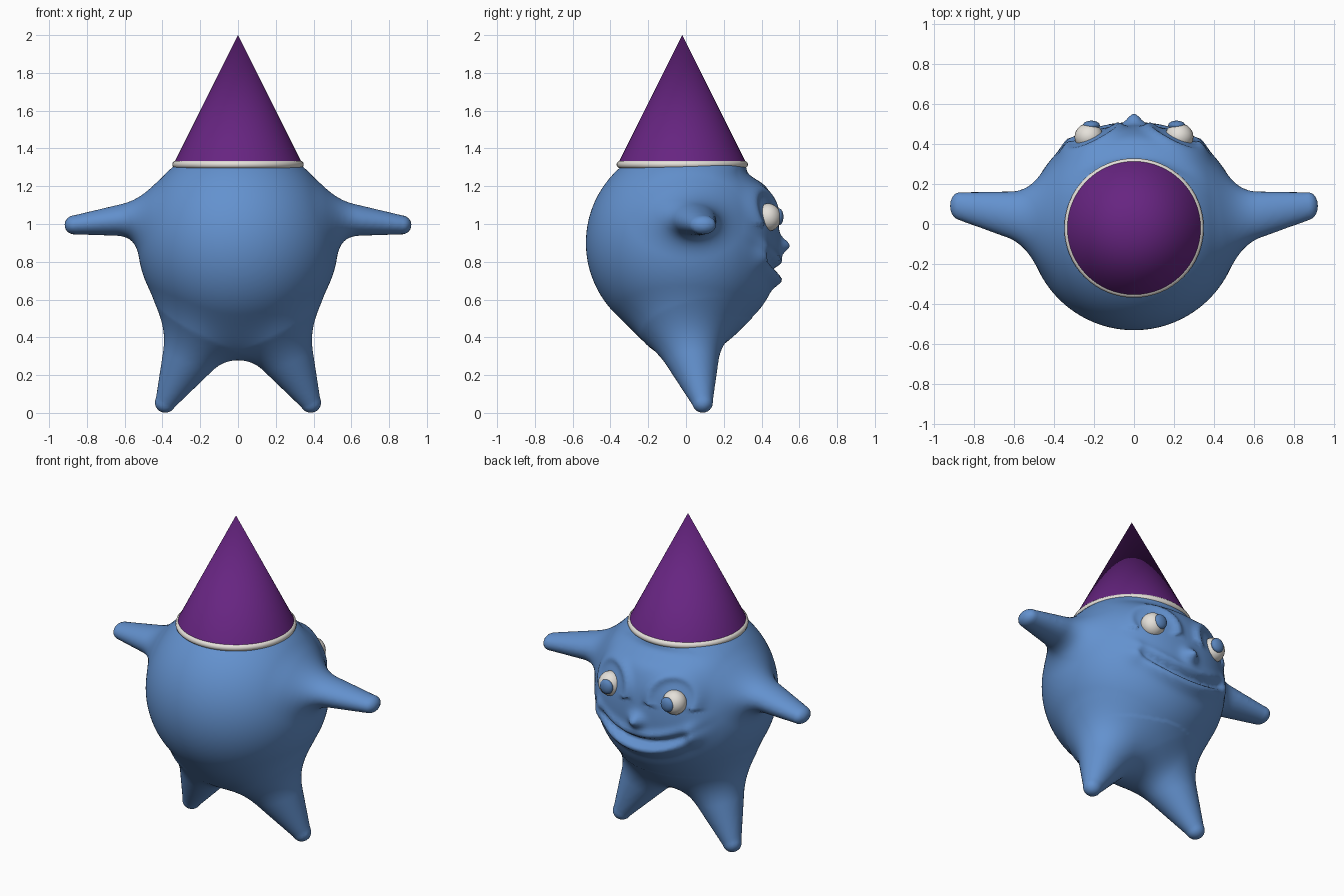
import bpy, bmesh, math
from mathutils import Vector, Matrix

if "Cube" in bpy.data.objects:
    bpy.data.objects.remove(bpy.data.objects["Cube"])


def material(name, color):
    m = bpy.data.materials.new(name)
    m.diffuse_color = (*color, 1)
    m.use_nodes = True
    m.node_tree.nodes["Principled BSDF"].inputs["Base Color"].default_value = m.diffuse_color
    return m


BLUE = material("skin blue", (0.125, 0.285, 0.62))
PURPLE = material("hat purple", (0.135, 0.018, 0.22))
WHITE = material("soft white", (0.78, 0.75, 0.70))
IRIS = material("iris blue", (0.10, 0.23, 0.50))

CENTER, RADIUS = Vector((0, 0, 0.9)), 0.53
# limb: start, end, start radius, end radius, sideways widening in y
LEG = (Vector((0.18, 0.0, 0.45)), Vector((0.385, 0.088, 0.055)), 0.205, 0.055, 1.0)
ARM = (Vector((0.42, 0.015, 1.04)), Vector((0.868, 0.09, 0.995)), 0.11, 0.05, 1.4)


def add_object(name, bm, mat):
    me = bpy.data.meshes.new(name)
    bm.to_mesh(me)
    bm.free()
    ob = bpy.data.objects.new(name, me)
    bpy.context.collection.objects.link(ob)
    me.materials.append(mat)
    me.shade_smooth()
    return ob


def ball(bm, pos, size, sub=3):
    bmesh.ops.create_icosphere(bm, subdivisions=sub, radius=1,
                               matrix=Matrix.Translation(pos) @ Matrix.Diagonal((*size, 1)))


def smooth_min(a, b, k):
    h = max(k - abs(a - b), 0)
    return min(a, b) - h * h / (4 * k)


def limb_distance(p, limb):
    a, b, ra, rb, wide = limb
    d, q = b - a, p - a
    t = min(max(q.dot(d) / d.length_squared, 0), 1)
    v = q - d * t
    v.y /= wide
    return v.length - (ra + (rb - ra) * t)


def body_distance(p):
    p = Vector((abs(p.x), p.y, p.z))
    f = (p - CENTER).length - RADIUS
    if p.z < 0.85:
        legs = smooth_min(limb_distance(p, LEG),
                          limb_distance(Vector((-p.x, p.y, p.z)), LEG), 0.18)
        f = smooth_min(f, legs, 0.17)
    return smooth_min(f, limb_distance(p, ARM), 0.12)


def bump(dx, dz, sx, sz):
    return math.exp(-(dx / sx) ** 2 - (dz / sz) ** 2)


def face_relief(x, z):
    x = abs(x)
    mouth = 0.755 + 0.9 * x * x
    wide = math.exp(-(x / 0.3) ** 4)
    r = -0.035 * bump(x, z - 0.9, 0.35, 0.28)            # flattened face
    r += 0.055 * bump(x, z - 0.885, 0.045, 0.042)        # nose
    r -= 0.030 * wide * bump(0, z - mouth, 1, 0.022)     # mouth groove
    r += 0.038 * wide * bump(0, z - mouth + 0.055, 1, 0.035)  # lower lip
    r += 0.018 * wide * bump(0, z - mouth - 0.045, 1, 0.03)   # upper lip
    r += 0.030 * bump(x - 0.33, z - 0.84, 0.04, 0.06)    # mouth corners
    d = math.hypot(x - 0.21, z - 1.05)
    if z > 1.0:
        r += 0.022 * math.exp(-((d - 0.135) / 0.03) ** 2)  # brows
    r -= 0.045 * bump(x, z - 1.265, 0.3, 0.045)          # forehead dip
    return r


# Body: rough union of balls, remeshed, then settled on the blended shape
bm = bmesh.new()
ball(bm, CENTER, (RADIUS,) * 3, 4)
for side in (-1, 1):
    for a, b, ra, rb, wide in (LEG, ARM):
        for i in range(10):
            t = i / 9
            p, r = a.lerp(b, t), ra + (rb - ra) * t
            ball(bm, (p.x * side, p.y, p.z), (r, r * wide, r))
rough = add_object("body_base", bm, BLUE)
mod = rough.modifiers.new("remesh", 'REMESH')
mod.mode, mod.voxel_size = 'VOXEL', 0.016
mesh = bpy.data.meshes.new_from_object(rough.evaluated_get(bpy.context.evaluated_depsgraph_get()))
bpy.data.objects.remove(rough)

bm = bmesh.new()
bm.from_mesh(mesh)
E = 0.002
axes = [Vector((E, 0, 0)), Vector((0, E, 0)), Vector((0, 0, E))]
for step in range(3):
    for v in bm.verts:
        f = body_distance(v.co)
        g = Vector([(body_distance(v.co + e) - f) / E for e in axes])
        v.co -= g * max(min(f / max(g.length_squared, 0.2), 0.08), -0.08)
    bmesh.ops.smooth_vert(bm, verts=bm.verts, factor=0.4 if step < 2 else 0.2,
                          use_axis_x=True, use_axis_y=True, use_axis_z=True)
for v in bm.verts:
    c = v.co
    front = min(max((c.y - 0.15) / 0.15, 0), 1)
    if front > 0 and c.z > 0.5:
        c.y += face_relief(c.x, c.z) * front
add_object("body", bm, BLUE)

# Eyes: white ball with a flattened iris facing forward
for side, label in ((-1, "left"), (1, "right")):
    bm = bmesh.new()
    ball(bm, (0.225 * side, 0.435, 1.035), (0.072, 0.068, 0.074))
    add_object(label + "_eye", bm, WHITE)
    bm = bmesh.new()
    ball(bm, (0.213 * side, 0.492, 1.038), (0.043, 0.024, 0.045))
    add_object(label + "_iris", bm, IRIS)

# Hat: cone and rounded brim band
HAT_Y = -0.02
bm = bmesh.new()
bmesh.ops.create_cone(bm, cap_ends=True, segments=64, radius1=0.345, radius2=0, depth=0.69,
                      matrix=Matrix.Translation((0, HAT_Y, 1.655)))
hat = add_object("hat_cone", bm, PURPLE)
hat.data.set_sharp_from_angle(angle=math.radians(40))

bpy.ops.mesh.primitive_torus_add(location=(0, HAT_Y, 1.315), major_radius=0.327,
                                 minor_radius=0.021, major_segments=64, minor_segments=12)
brim = bpy.context.object
brim.name = "hat_brim"
brim.data.materials.append(WHITE)
brim.data.shade_smooth()
